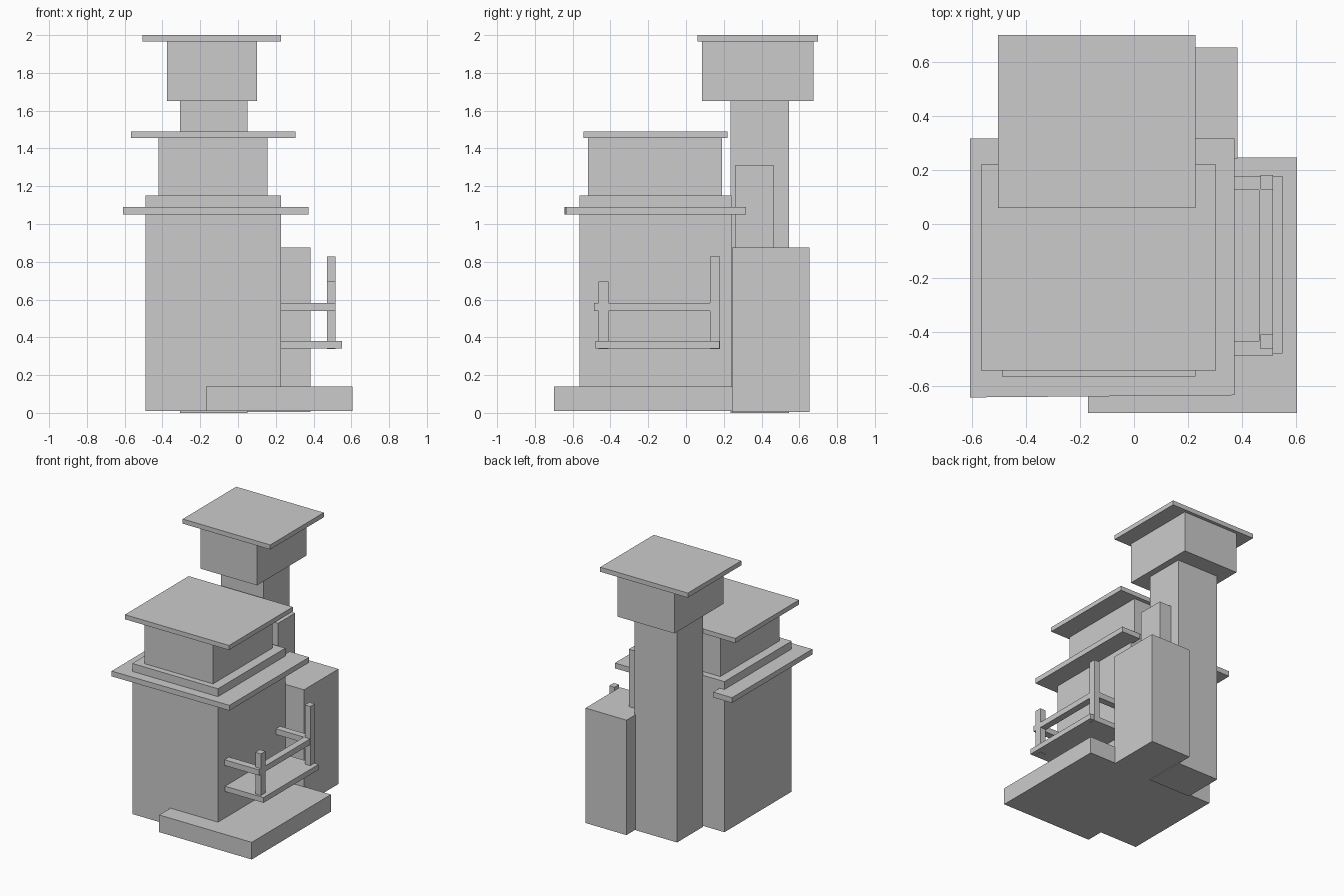
import bpy
import bmesh

old = bpy.data.objects.get("Cube")
if old:
    bpy.data.objects.remove(old, do_unlink=True)

stone = bpy.data.materials.new("plain_grey")
stone.use_nodes = True
GREY = (0.6, 0.6, 0.6, 1)
stone.diffuse_color = GREY
stone.node_tree.nodes["Principled BSDF"].inputs["Base Color"].default_value = GREY


def slab(name, outline, z0, z1):
    """Extrude a flat outline from z0 up to z1."""
    bm = bmesh.new()
    face = bm.faces.new([bm.verts.new((x, y, z0)) for x, y in outline])
    new = bmesh.ops.extrude_face_region(bm, geom=[face])["geom"]
    top = [v for v in new if isinstance(v, bmesh.types.BMVert)]
    bmesh.ops.translate(bm, verts=top, vec=(0, 0, z1 - z0))
    bmesh.ops.recalc_face_normals(bm, faces=bm.faces)
    mesh = bpy.data.meshes.new(name)
    bm.to_mesh(mesh)
    bm.free()
    mesh.materials.append(stone)
    obj = bpy.data.objects.new(name, mesh)
    bpy.context.collection.objects.link(obj)
    return obj


def box(name, x, y, z):
    return slab(name, [(x[0], y[0]), (x[1], y[0]), (x[1], y[1]), (x[0], y[1])], *z)


# House body with upper storey and flat roof
box("terrace_base", (-0.17, 0.605), (-0.70, 0.247), (0.01, 0.14))
box("house_body", (-0.49, 0.228), (-0.565, 0.24), (0.01, 1.15))
box("upper_storey", (-0.42, 0.155), (-0.52, 0.19), (1.15, 1.455))
box("house_roof", (-0.567, 0.305), (-0.543, 0.22), (1.455, 1.49))

# Ledge wrapping three sides, with short returns on the back
slab("wall_ledge", [(-0.608, -0.643), (0.373, -0.635), (0.373, 0.318), (0.21, 0.318),
                    (0.21, -0.54), (-0.45, -0.54), (-0.45, 0.318), (-0.608, 0.318)],
     1.05, 1.09)

# Tower at the back
box("tower_shaft", (-0.307, 0.05), (0.235, 0.545), (0.0, 1.65))
box("tower_head", (-0.375, 0.10), (0.085, 0.675), (1.65, 1.965))
box("tower_cap", (-0.505, 0.228), (0.06, 0.70), (1.965, 2.0))
box("side_flue", (0.04, 0.153), (0.26, 0.465), (0.01, 1.31))
box("side_annex", (0.04, 0.383), (0.243, 0.655), (0.005, 0.875))

# Balcony with a rail and two posts
box("balcony_floor", (0.22, 0.55), (-0.48, 0.178), (0.34, 0.38))
slab("balcony_rail", [(0.22, -0.487), (0.515, -0.487), (0.515, 0.178), (0.22, 0.178),
                      (0.22, 0.127), (0.463, 0.127), (0.463, -0.433), (0.22, -0.433)],
     0.54, 0.583)
for name, y, top in (("front_post", -0.463, 0.695), ("back_post", 0.128, 0.828)):
    box(name, (0.47, 0.516), (y, y + 0.053), (0.337, top))
